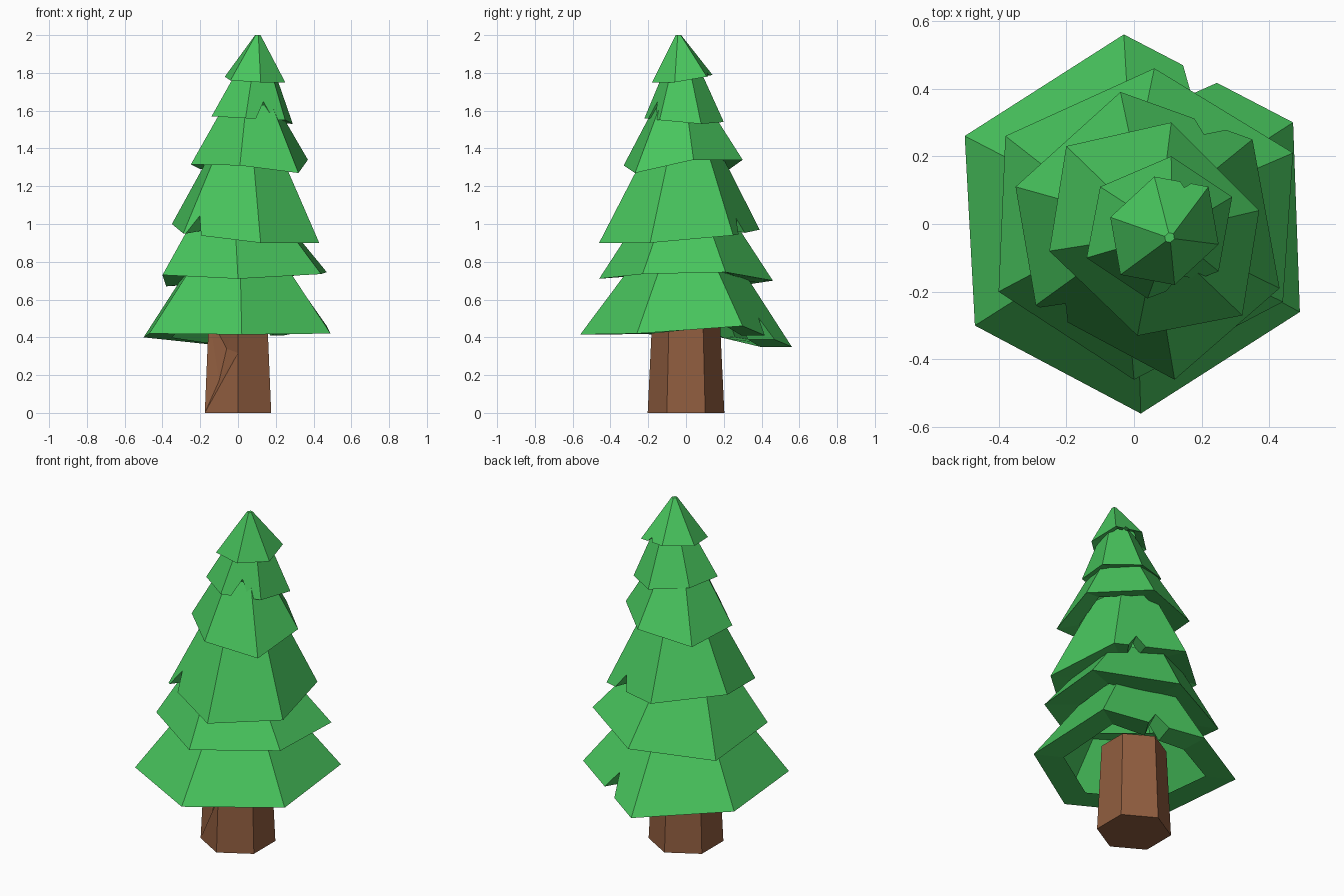
import bpy, bmesh
from math import radians, sin, cos
from mathutils import Vector as V

if "Cube" in bpy.data.objects:
    bpy.data.objects.remove(bpy.data.objects["Cube"])


def material(name, rgb):
    m = bpy.data.materials.new(name)
    m.diffuse_color = (*rgb, 1)
    m.use_nodes = True
    m.node_tree.nodes["Principled BSDF"].inputs["Base Color"].default_value = m.diffuse_color
    return m


GREEN = material("foliage_green", (0.065, 0.56, 0.11))
BROWN = material("bark_brown", (0.28, 0.11, 0.05))


def finish(bm, name, mat):
    me = bpy.data.meshes.new(name)
    bm.to_mesh(me)
    bm.free()
    me.materials.append(mat)
    ob = bpy.data.objects.new(name, me)
    bpy.context.collection.objects.link(ob)


def tier(name, pts, top, s, notches=(), inner=0.66, rise=0.02, cap=False):
    """Lopsided six-sided skirt with notched hem and an underside rim."""
    pts = [V(p) for p in pts]
    mid = sum(pts, V()) / 6
    tops = [V((top[0] + (p.x - mid.x) * s, top[1] + (p.y - mid.y) * s, top[2])) for p in pts]
    bm = bmesh.new()
    low = [bm.verts.new(p) for p in pts]
    high = [bm.verts.new(p) for p in tops]
    ring = []
    for i in range(6):
        j = (i + 1) % 6
        hem = [low[i]]
        for edge, t, w, d in notches:
            if edge == i:
                peak = pts[i].lerp(pts[j], t).lerp(tops[i].lerp(tops[j], t), d)
                hem += [bm.verts.new(p) for p in
                        (pts[i].lerp(pts[j], t - w), peak, pts[i].lerp(pts[j], t + w))]
        ring += hem
        bm.faces.new(hem + [low[j], high[j], high[i]])
    # underside rim, rising slightly inwards
    ins = [bm.verts.new((mid.x + (v.co.x - mid.x) * inner,
                         mid.y + (v.co.y - mid.y) * inner, v.co.z + rise)) for v in ring]
    n = len(ring)
    for i in range(n):
        j = (i + 1) % n
        bm.faces.new((ring[i], ins[i], ins[j], ring[j]))
    if cap:
        bm.faces.new(high)
    finish(bm, name, GREEN)


# Foliage tiers, hem corners counter-clockwise from the back
tier("foliage_bottom", [(-.03, .56, .35), (-.50, .26, .40), (-.47, -.30, .42),
                        (.02, -.56, .415), (.49, -.26, .42), (.47, .30, .46)],
     (0, 0, .82), .46, [(5, .55, .10, .25)], inner=.70, rise=0)
tier("foliage_second", [(.06, .46, .70), (-.38, .26, .67), (-.40, -.20, .73),
                        (0, -.46, .71), (.44, -.23, .735), (.47, .21, .745)],
     (0, 0, 1.03), .54, inner=.58)
tier("foliage_third", [(-.04, .39, .97), (-.35, .11, 1.0), (-.29, -.24, .95),
                       (.12, -.46, .90), (.43, -.19, .90), (.35, .25, .94)],
     (.04, -.01, 1.40), .44, [(2, .13, .10, .22), (5, .32, .12, .18)])
tier("foliage_fourth", [(.11, .30, 1.34), (-.20, .23, 1.29), (-.25, -.08, 1.315),
                        (.01, -.33, 1.31), (.32, -.27, 1.27), (.37, .04, 1.34)],
     (.065, -.025, 1.63), .44)
tier("foliage_fifth", [(.11, .20, 1.54), (-.10, .11, 1.57), (-.14, -.10, 1.57),
                       (.04, -.22, 1.56), (.25, -.14, 1.55), (.29, .08, 1.53)],
     (.095, -.02, 1.82), .44, [(3, .48, .22, .35)])
tier("foliage_top", [(.06, .14, 1.79), (-.07, .02, 1.78), (-.04, -.15, 1.76),
                     (.12, -.18, 1.75), (.25, -.06, 1.75), (.22, .11, 1.78)],
     (.105, -.04, 2.0), .09, [(5, .42, .10, .10)], cap=True)

# Hexagonal trunk with a chipped front-left face
bm = bmesh.new()
a, b = [[bm.verts.new((r * cos(radians(60 * k + 30)), r * sin(radians(60 * k + 30)), z))
         for k in range(6)] for r, z in ((.203, 0), (.178, .52))]
bm.faces.new(a[::-1])
bm.faces.new(b)
for k in (0, 1, 2, 4, 5):
    j = (k + 1) % 6
    bm.faces.new((a[k], a[j], b[j], b[k]))
edge = bm.verts.new(a[4].co.lerp(b[4].co, .61))
dent_low = bm.verts.new((-.10, -.105, .17))
dent_high = bm.verts.new((-.06, -.09, .34))
for f in ((a[3], a[4], edge), (a[3], edge, dent_low), (dent_low, edge, dent_high),
          (edge, b[4], dent_high), (b[4], b[3], dent_high),
          (b[3], dent_low, dent_high), (b[3], a[3], dent_low)):
    bm.faces.new(f)
finish(bm, "trunk", BROWN)
